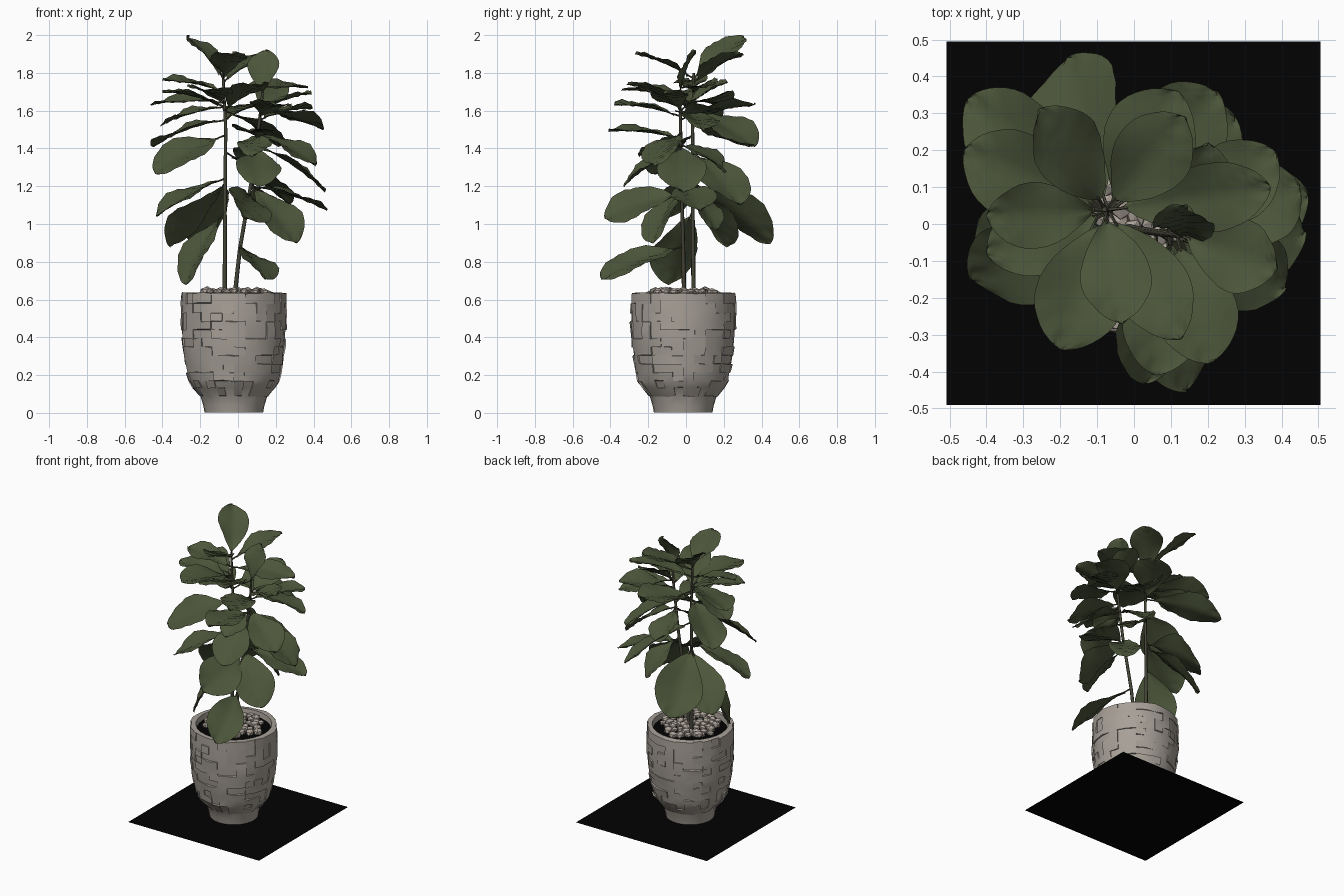
import bpy, bmesh, math, random
from mathutils import Vector, Matrix

if "Cube" in bpy.data.objects:
    bpy.data.objects.remove(bpy.data.objects["Cube"])
random.seed(7)


def mat(name, r, g, b):
    m = bpy.data.materials.new(name)
    m.diffuse_color = (r, g, b, 1)
    m.use_nodes = True
    m.node_tree.nodes["Principled BSDF"].inputs["Base Color"].default_value = m.diffuse_color
    return m


STONE = mat("grey stone", .385, .35, .31)
PEBBLE = mat("pale pebble", .42, .37, .32)
LEAF = mat("deep green", .073, .092, .043)
STEM = mat("dark bark", .06, .058, .038)
BLACK = mat("black", .0005, .0005, .0005)


def finish(bm, name, material, angle=None):
    me = bpy.data.meshes.new(name)
    bm.to_mesh(me)
    bm.free()
    me.materials.append(material)
    ob = bpy.data.objects.new(name, me)
    bpy.context.collection.objects.link(ob)
    if angle:
        bpy.context.view_layer.objects.active = ob
        ob.select_set(True)
        bpy.ops.object.shade_smooth_by_angle(angle=math.radians(angle))
        ob.select_set(False)
    return ob


def disc(bm, cx, cy, z, r, n):
    bm.faces.new([bm.verts.new((cx + r * math.cos(i * math.tau / n),
                                cy + r * math.sin(i * math.tau / n), z)) for i in range(n)])


# ---- square black base mat
bm = bmesh.new()
bm.faces.new([bm.verts.new(p) for p in ((-.508, -.49, 0), (.506, -.49, 0), (.506, .495, 0), (-.508, .495, 0))])
finish(bm, "base_mat", BLACK)

# ---- pot: revolved profile with randomly raised stone patches
CX, CY, N = -.022, -.015, 28
outer = [(.155, .002), (.162, .04), (.178, .09), (.215, .135), (.236, .17), (.245, .215), (.253, .26),
         (.26, .305), (.266, .35), (.27, .395), (.273, .44), (.274, .485), (.274, .53), (.273, .58), (.271, .635)]
inner = [(.242, .637), (.236, .59)]
bm = bmesh.new()
rings = [[bm.verts.new((CX + r * math.cos(i * math.tau / N), CY + r * math.sin(i * math.tau / N), z))
          for i in range(N)] for r, z in outer + inner]
raised = []
for k in range(len(rings) - 1):
    for i in range(N):
        j = (i + 1) % N
        f = bm.faces.new((rings[k][i], rings[k][j], rings[k + 1][j], rings[k + 1][i]))
        if 2 <= k < len(outer) - 1 and random.random() < .55:
            raised.append(f)
bm.faces.new(rings[0][::-1])
bm.normal_update()
res = bmesh.ops.extrude_face_region(bm, geom=raised)
bmesh.ops.delete(bm, geom=raised, context='FACES_ONLY')
for v in [g for g in res['geom'] if isinstance(g, bmesh.types.BMVert)]:
    out = Vector((v.co.x - CX, v.co.y - CY, 0)).normalized()
    v.co += out * random.uniform(.003, .01) + Vector((0, 0, random.uniform(-.006, .004)))
bmesh.ops.recalc_face_normals(bm, faces=bm.faces[:])
finish(bm, "pot", STONE, 35)

# ---- soil
bm = bmesh.new()
disc(bm, CX, CY, .6, .238, N)
finish(bm, "soil", BLACK)

# ---- pebbles heaped on the soil
bm = bmesh.new()
for i in range(58):
    a, r = i * 2.39996, .185 * math.sqrt((i + .5) / 58)
    s = random.uniform(.02, .032)
    m = (Matrix.Translation((CX + r * math.cos(a), CY + r * math.sin(a), .625 + random.uniform(0, .022)))
         @ Matrix.Rotation(random.uniform(0, 6), 4, 'Z') @ Matrix.Diagonal((s * 1.2, s, s * .8, 1)))
    bmesh.ops.create_icosphere(bm, subdivisions=1, radius=1, matrix=m)
finish(bm, "pebbles", PEBBLE, 25)


# ---- stems and leaf stalks: tapered tubes
def tube(bm, pts, r0, r1, n=7):
    pts = [Vector(p) for p in pts]
    last = None
    for k, p in enumerate(pts):
        d = (pts[min(k + 1, len(pts) - 1)] - pts[max(k - 1, 0)]).normalized()
        x = d.orthogonal().normalized()
        y = d.cross(x)
        r = r0 + (r1 - r0) * k / (len(pts) - 1)
        ring = [bm.verts.new(p + r * (x * math.cos(i * math.tau / n) + y * math.sin(i * math.tau / n)))
                for i in range(n)]
        if last:
            for i in range(n):
                j = (i + 1) % n
                bm.faces.new((last[i], last[j], ring[j], ring[i]))
        last = ring
    bm.faces.new(last)


STEMS = {"tall": [(-.07, .04, .6), (-.07, .035, 1.1), (-.065, .035, 1.5), (-.08, .04, 1.8)],
         "short": [(-.02, -.01, .6), (.01, -.015, .87), (.075, -.025, 1.25), (.12, -.03, 1.6), (.13, -.04, 1.7)]}


def on_stem(pts, z):
    for a, b in zip(pts, pts[1:]):
        if z <= b[2]:
            return Vector(a).lerp(Vector(b), (z - a[2]) / (b[2] - a[2]))
    return Vector(pts[-1])


# ---- leaf: broad rounded blade, widest past the middle, veined and slightly arched
def leaf(bm, stalks, base, tip, w, roll, rows=16, cols=8):
    d = tip - base
    length = d.length
    d.normalize()
    side = d.cross(Vector((0, 0, 1))).normalized()
    up = side.cross(d)
    phase = random.uniform(0, 6)
    side, up = side * math.cos(roll) + up * math.sin(roll), up * math.cos(roll) - side * math.sin(roll)
    t0 = .1
    arch = lambda t: up * (.16 * length * t * (1 - t))
    tube(stalks, [base + d * length * t + arch(t) for t in (0, t0 / 2, t0 + .03)], .006, .004, 5)
    last = None
    for i in range(rows + 1):
        s = math.sin(math.pi / 2 * i / rows)
        h = w / 2 * max(math.sin(math.pi * s ** 1.35), 0) ** .64 + .002
        t = t0 + (1 - t0) * s
        row = []
        for j in range(cols + 1):
            v = 2 * j / cols - 1
            lift = (.20 * abs(v) * h + .0035 * math.sin(34 * (s - .22 * abs(v)))
                    + .010 * abs(v) ** 2 * math.sin(9 * s + phase + (v > 0) * 2))
            row.append(bm.verts.new(base + d * length * t + arch(t) + side * (v * h) + up * lift))
        if last:
            for j in range(cols):
                bm.faces.new((last[j], last[j + 1], row[j + 1], row[j]))
        last = row


# height on the stem, tip x, y, z, blade width, roll
TALL = [(1.77, -.26, .31, 1.985, .20, -.3), (1.77, -.03, -.27, 1.90, .19, 0), (1.75, .14, .29, 1.90, .21, 0),
        (1.70, -.40, .02, 1.76, .18, .15), (1.70, .37, .10, 1.72, .19, -.2), (1.64, -.20, -.34, 1.71, .24, .1),
        (1.64, -.46, .20, 1.63, .24, .2), (1.55, -.45, .34, 1.41, .25, .25), (1.55, .12, .36, 1.63, .25, .1),
        (1.62, -.41, .12, 1.52, .22, .15), (1.47, -.44, -.15, 1.27, .26, .4), (1.60, .22, .36, 1.41, .26, -.2),
        (1.24, -.43, -.09, 1.04, .25, .1), (1.22, -.18, .45, .90, .31, .5), (1.07, -.28, -.09, .68, .28, 0),
        (1.38, .27, .29, 1.10, .27, -.15), (1.20, -.36, .22, .88, .25, -.2), (1.62, -.40, -.08, 1.70, .20, .1),
        (1.60, .13, -.31, 1.74, .20, 0)]
SHORT = [(1.68, .145, .05, 1.92, .165, 0), (1.60, .39, -.12, 1.69, .20, -.1), (1.57, .20, -.38, 1.63, .22, .1),
         (1.60, .45, .10, 1.50, .24, .15), (1.48, .41, -.17, 1.31, .23, -.15),
         (1.42, .46, -.02, 1.17, .26, 0), (1.20, .47, .08, 1.07, .24, -.1), (1.20, .31, -.18, .90, .25, -.35),
         (1.16, .03, -.43, 1.03, .27, .65), (.88, .14, -.45, .71, .23, .4), (1.40, .11, -.33, 1.20, .24, .1),
         (1.45, .06, -.41, 1.49, .22, .1), (1.55, .38, .20, 1.61, .22, .1), (1.60, .20, .22, 1.75, .19, -.3),
         (1.22, .20, .16, .97, .22, 0), (1.47, .08, -.25, 1.36, .18, 0), (1.42, .05, .22, 1.28, .22, -.4)]

for name, table in (("tall", TALL), ("short", SHORT)):
    stalks, blades = bmesh.new(), bmesh.new()
    tube(stalks, STEMS[name], .012, .007)
    for z, x, y, tz, w, roll in table:
        leaf(blades, stalks, on_stem(STEMS[name], z), Vector((x, y, tz)), w, roll)
    finish(stalks, name + "_stem", STEM, 60)
    finish(blades, name + "_stem_leaves", LEAF, 50)
